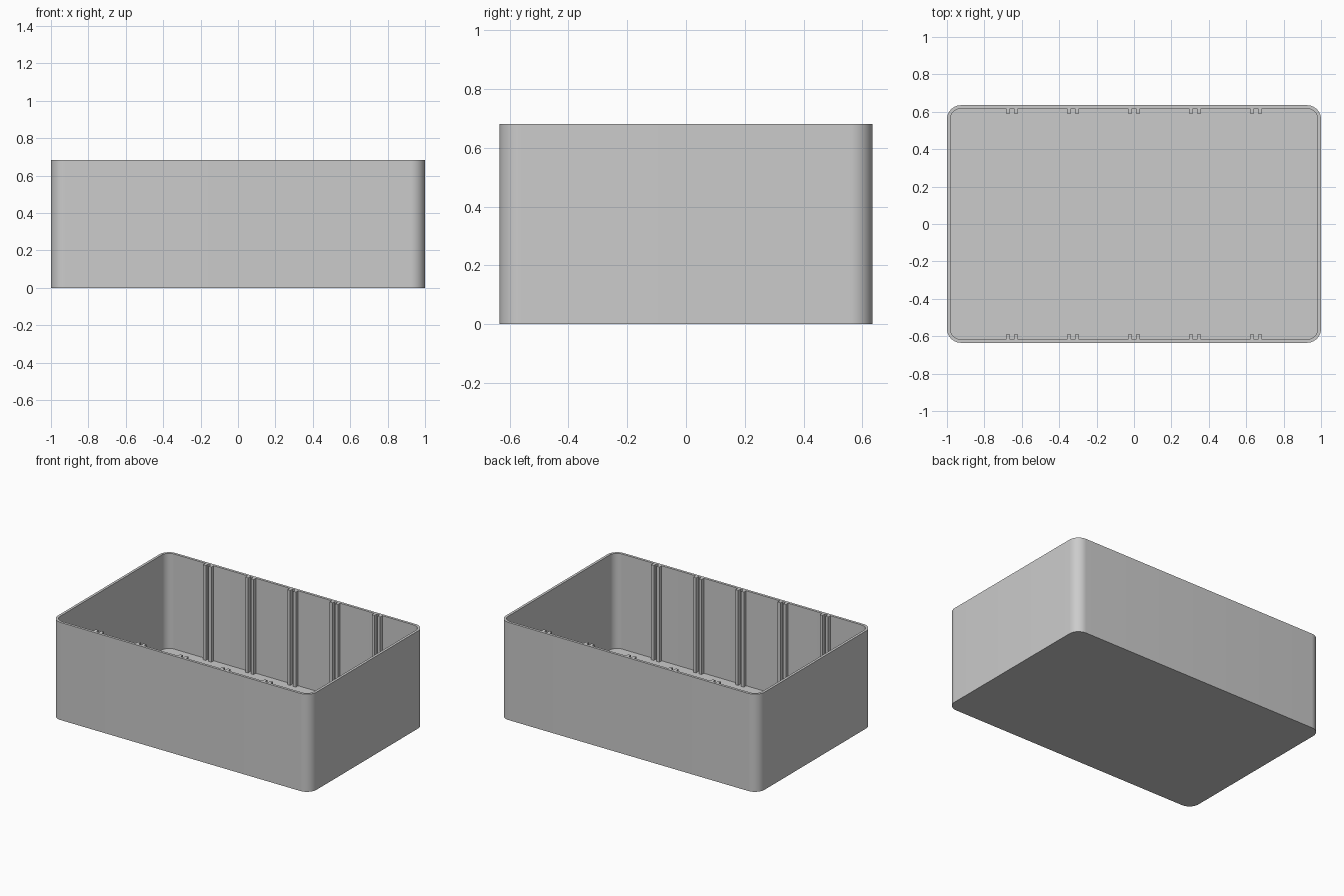
import bpy
import bmesh
from math import cos, sin, pi

if "Cube" in bpy.data.objects:
    bpy.data.objects.remove(bpy.data.objects["Cube"], do_unlink=True)

HALF_X, HALF_Y, HEIGHT = 1.0, 0.635, 0.682
RADIUS, WALL, FLOOR = 0.075, 0.018, 0.018
RIB_WIDTH, RIB_DEPTH, SLOT, SPACING = 0.021, 0.025, 0.022, 0.326
CORNER_STEPS = 12

grey = bpy.data.materials.new("light_grey_plastic")
grey.use_nodes = True
colour = (0.6, 0.6, 0.6, 1)
grey.diffuse_color = colour
grey.node_tree.nodes["Principled BSDF"].inputs["Base Color"].default_value = colour


def finish(bm, name):
    bmesh.ops.recalc_face_normals(bm, faces=bm.faces)
    mesh = bpy.data.meshes.new(name)
    bm.to_mesh(mesh)
    bm.free()
    mesh.materials.append(grey)
    obj = bpy.data.objects.new(name, mesh)
    bpy.context.collection.objects.link(obj)
    return obj


def rounded_loop(bm, inset, z):
    """Ring of vertices around a rounded rectangle."""
    r = RADIUS - inset
    verts = []
    for quarter, (sx, sy) in enumerate([(1, 1), (-1, 1), (-1, -1), (1, -1)]):
        for i in range(CORNER_STEPS + 1):
            a = (quarter + i / CORNER_STEPS) * pi / 2
            verts.append(bm.verts.new((sx * (HALF_X - RADIUS) + r * cos(a),
                                       sy * (HALF_Y - RADIUS) + r * sin(a), z)))
    return verts


# Open box: outer wall, rim, inner wall, with a face for base and floor
bm = bmesh.new()
loops = [rounded_loop(bm, inset, z) for inset, z in
         [(0, 0), (0, HEIGHT), (WALL, HEIGHT), (WALL, FLOOR)]]
for low, high in zip(loops, loops[1:]):
    for i in range(len(low)):
        j = (i + 1) % len(low)
        bm.faces.new((low[i], low[j], high[j], high[i]))
bm.faces.new(loops[0])
bm.faces.new(loops[-1])
box = finish(bm, "box_shell")
bpy.ops.object.select_all(action="DESELECT")
box.select_set(True)
bpy.context.view_layer.objects.active = box
bpy.ops.object.shade_smooth_by_angle()

# Paired divider guide ribs along the inside of the long walls
for side, label in [(-1, "front"), (1, "back")]:
    bm = bmesh.new()
    for slot in range(-2, 3):
        for edge in (-1, 1):
            x = slot * SPACING + edge * (SLOT + RIB_WIDTH) / 2
            y = side * (HALF_Y - WALL - RIB_DEPTH / 2)
            rib = bmesh.ops.create_cube(bm, size=1)["verts"]
            bmesh.ops.scale(bm, verts=rib, vec=(RIB_WIDTH, RIB_DEPTH, HEIGHT - FLOOR))
            bmesh.ops.translate(bm, verts=rib, vec=(x, y, (HEIGHT + FLOOR) / 2))
    finish(bm, label + "_divider_ribs")
